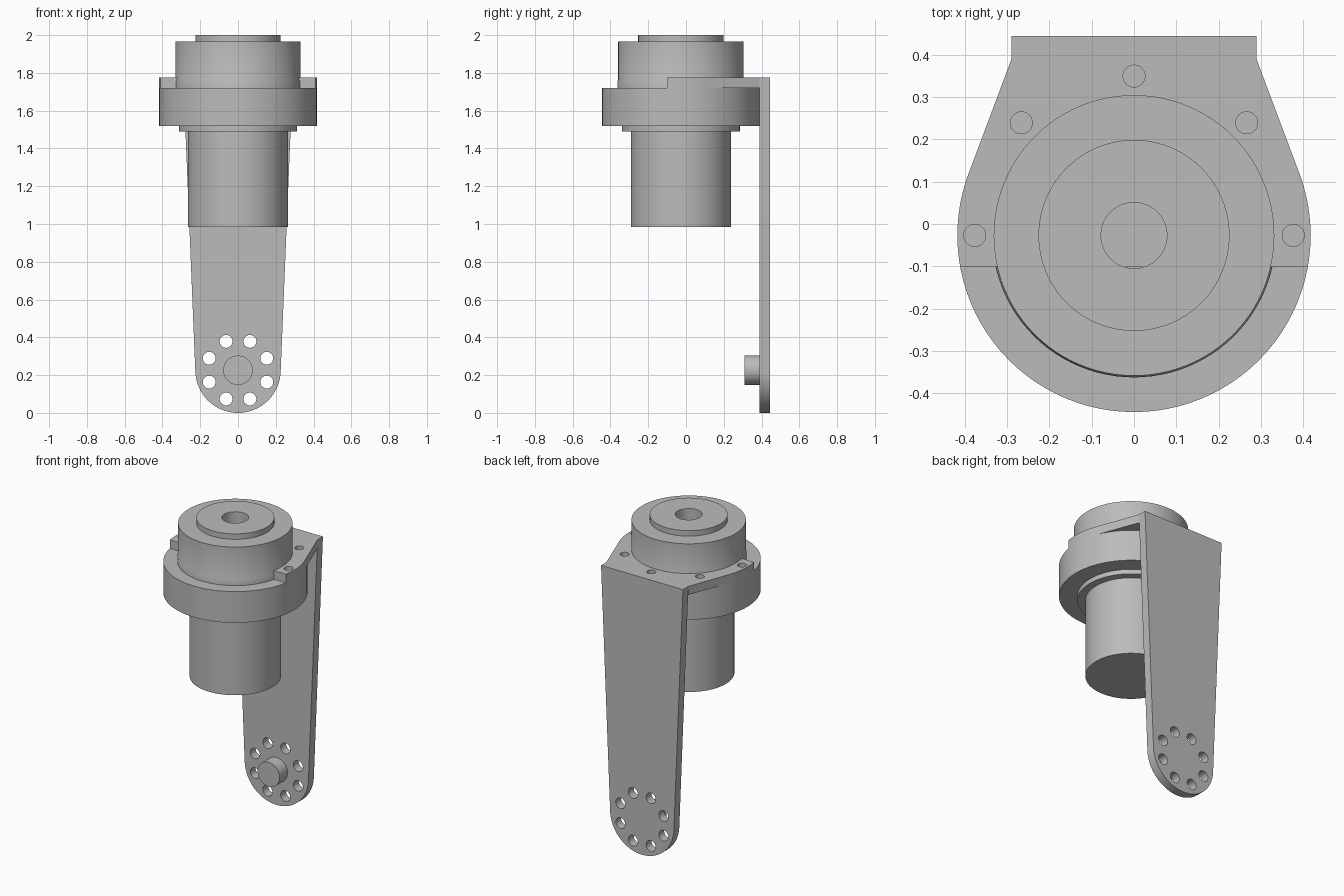
import bpy, bmesh
from math import sin, cos, pi, radians
from mathutils import Matrix, Vector

if "Cube" in bpy.data.objects:
    bpy.data.objects.remove(bpy.data.objects["Cube"])

GREY = (0.5, 0.5, 0.5, 1)
metal = bpy.data.materials.new("plain grey metal")
metal.use_nodes = True
metal.diffuse_color = GREY
metal.node_tree.nodes["Principled BSDF"].inputs["Base Color"].default_value = GREY

AXIS = -0.027    # y of the motor axis
RING_R = 0.418   # clamp ring radius
PIVOT_Z = 0.226  # height of the pivot at the foot of the arm


def finish(name, bm):
    bmesh.ops.remove_doubles(bm, verts=bm.verts, dist=1e-5)
    bmesh.ops.recalc_face_normals(bm, faces=bm.faces)
    mesh = bpy.data.meshes.new(name)
    bm.to_mesh(mesh)
    bm.free()
    mesh.materials.append(metal)
    ob = bpy.data.objects.new(name, mesh)
    bpy.context.collection.objects.link(ob)
    bpy.ops.object.select_all(action='DESELECT')
    ob.select_set(True)
    bpy.context.view_layer.objects.active = ob
    bpy.ops.object.shade_smooth_by_angle(angle=radians(30))
    return ob


def lathe(name, profile, steps=96):
    """Spin (radius, height) points around the motor axis."""
    bm = bmesh.new()
    verts = [bm.verts.new((r, AXIS, z)) for r, z in profile]
    edges = [bm.edges.new(pair) for pair in zip(verts, verts[1:])]
    bmesh.ops.spin(bm, geom=verts + edges, cent=(0, AXIS, 0), axis=(0, 0, 1),
                   angle=2 * pi, steps=steps)
    return finish(name, bm)


def arc(cx, cy, r, start, end, n):
    return [(cx + r * cos(radians(start + (end - start) * i / n)),
             cy + r * sin(radians(start + (end - start) * i / n))) for i in range(n + 1)]


def plate(name, outline, holes, thickness, matrix=Matrix()):
    """Extrude a flat outline with round holes given as (x, y, radius)."""
    bm = bmesh.new()
    loops = [outline] + [arc(x, y, r, 0, 360, 32)[:-1] for x, y, r in holes]
    edges = []
    for loop in loops:
        vs = [bm.verts.new((x, y, 0)) for x, y in loop]
        edges += [bm.edges.new((vs[i - 1], vs[i])) for i in range(len(vs))]
    bmesh.ops.triangle_fill(bm, edges=edges, use_beauty=True, normal=(0, 0, 1))
    geo = bmesh.ops.extrude_face_region(bm, geom=bm.faces[:], use_keep_orig=True)["geom"]
    top = [g for g in geo if isinstance(g, bmesh.types.BMVert)]
    bmesh.ops.translate(bm, verts=top, vec=Vector((0, 0, thickness)))
    bmesh.ops.transform(bm, matrix=matrix, verts=bm.verts)
    return finish(name, bm)


# Motor: lower can, flange, clamp ring and stepped cap with a bore
lathe("motor_can", [(0, 0.985), (0.265, 0.985), (0.265, 1.5), (0, 1.5)])
lathe("flange", [(0, 1.49), (0.312, 1.49), (0.312, 1.53), (0, 1.53)])
lathe("clamp_ring", [(0, 1.52), (RING_R, 1.52), (RING_R, 1.72), (0, 1.72)])
lathe("motor_cap", [(0.336, 1.71), (0.336, 1.755), (0.332, 1.765), (0.332, 1.965),
                    (0.226, 1.965), (0.226, 2), (0.078, 2), (0.078, 1.77), (0, 1.77)])

# Mounting plate: tapered outline blending tangentially into the ring
side = arc(0, AXIS, RING_R, -10.3, 20.6, 14) + [(0.29, 0.39)]
outline = side + [(-x, y) for x, y in reversed(side)]
bolts = [(0.377 * cos(a * pi / 4), AXIS + 0.377 * sin(a * pi / 4), 0.026) for a in range(5)]
plate("mounting_plate", outline, bolts, 0.055, Matrix.Translation((0, 0, 1.72)))

# Upright arm with a rounded foot and a ring of holes
upright = Matrix.Translation((0, 0.445, 0)) @ Matrix.Rotation(pi / 2, 4, 'X')
foot = arc(0, PIVOT_Z, PIVOT_Z, -178, -2, 48)
arm = foot + [(0.29, 1.775), (-0.29, 1.775)]
holes = [(0.165 * cos((k + 0.5) * pi / 4), PIVOT_Z + 0.165 * sin((k + 0.5) * pi / 4), 0.034)
         for k in range(8)]
plate("arm", arm, holes, 0.055, upright)

# Pivot boss on the inner face of the arm
plate("pivot_boss", arc(0, PIVOT_Z, 0.078, 0, 360, 48)[:-1], [], 0.1,
      Matrix.Translation((0, -0.035, 0)) @ upright)
